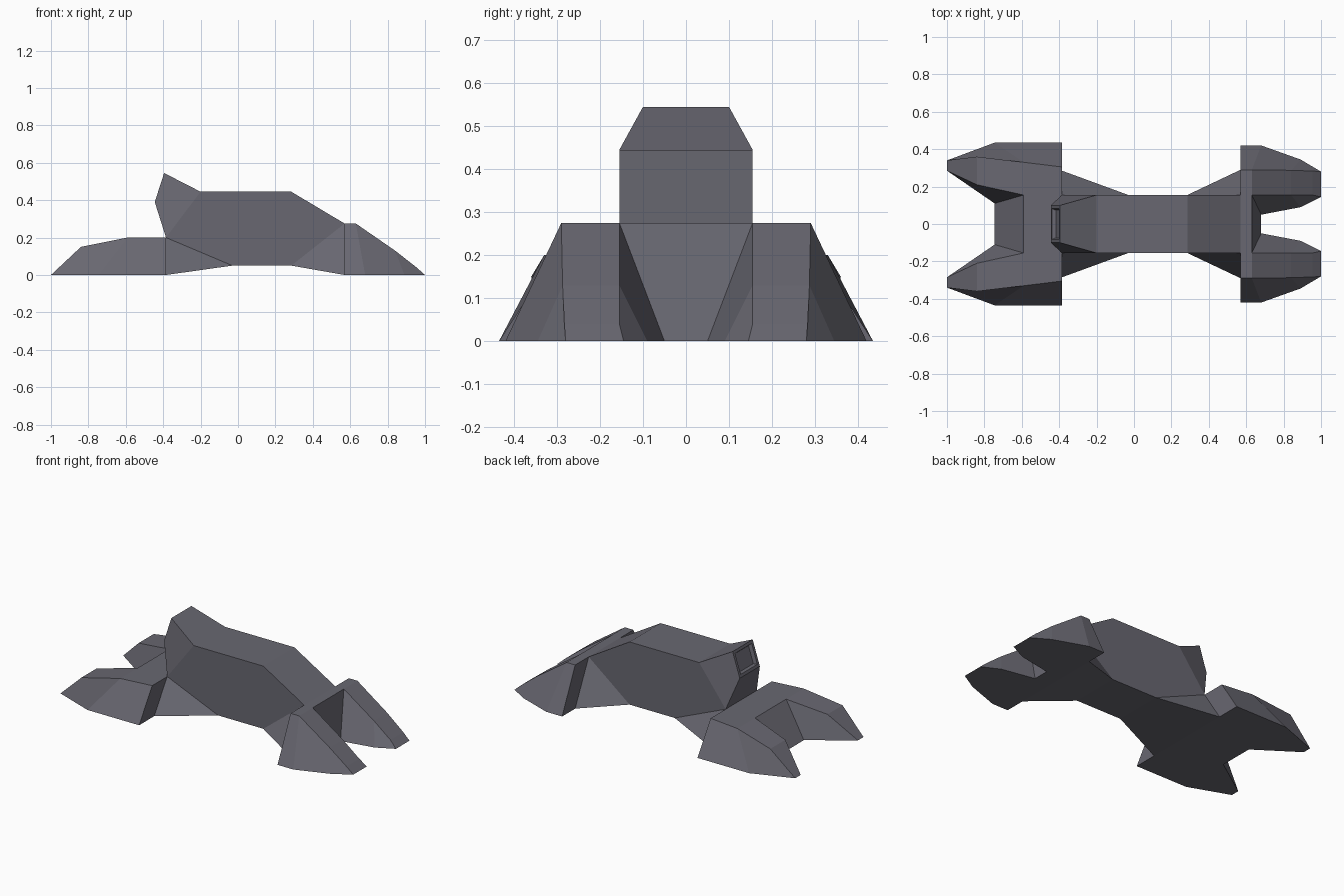
import bpy
import bmesh

cube = bpy.data.objects.get("Cube")
if cube:
    bpy.data.objects.remove(cube, do_unlink=True)

hull_grey = bpy.data.materials.new("hull_grey")
hull_grey.use_nodes = True
GREY = (0.14, 0.137, 0.165, 1)
hull_grey.diffuse_color = GREY
hull_grey.node_tree.nodes["Principled BSDF"].inputs["Base Color"].default_value = GREY


def loft(rings):
    """Closed skin through four-cornered rings; returns mesh, corners and end cap."""
    bm = bmesh.new()
    rows = [[bm.verts.new(p) for p in ring] for ring in rings]
    for a, b in zip(rows, rows[1:]):
        for i in range(4):
            j = (i + 1) % 4
            bm.faces.new((a[i], a[j], b[j], b[i]))
    bm.faces.new(rows[0][::-1])
    cap = bm.faces.new(rows[-1])
    bmesh.ops.recalc_face_normals(bm, faces=bm.faces)
    return bm, rows, cap


def both_sides(top, bottom):
    """Symmetric ring from its top and bottom corner on one side."""
    flip = lambda p: (p[0], -p[1], p[2])
    return [flip(top), top, bottom, flip(bottom)]


def finish(name, bm, mirrored=False):
    mesh = bpy.data.meshes.new(name)
    bm.to_mesh(mesh)
    bm.free()
    mesh.materials.append(hull_grey)
    obj = bpy.data.objects.new(name, mesh)
    bpy.context.collection.objects.link(obj)
    if mirrored:
        mod = obj.modifiers.new("other_side", "MIRROR")
        mod.use_axis = (False, True, False)
        mod.use_mirror_merge = False


# Body: flat-sided trunk flaring out at the lower ends
bm, rows, _ = loft([
    both_sides((-.385, .155, .2), (-.385, .285, 0)),
    both_sides((-.2, .155, .445), (-.03, .155, .05)),
    both_sides((.285, .155, .445), (.285, .155, .05)),
    both_sides((.57, .155, .275), (.57, .29, 0)),
])
# Crease the flares along their upper edge
for top, bottom in ((rows[0], rows[1]), (rows[3], rows[2])):
    for t, b in ((0, 3), (1, 2)):
        side = next(f for f in top[t].link_faces
                    if bottom[b] in f.verts and top[b] in f.verts)
        bmesh.utils.face_split(side, top[t], bottom[b])
finish("body", bm)

# Head with a recessed visor
bm, rows, face = loft([
    both_sides((-.2, .155, .445), (-.385, .155, .2)),
    both_sides((-.395, .1, .545), (-.445, .1, .39)),
])
bmesh.ops.inset_region(bm, faces=[face], thickness=.025)
bmesh.ops.inset_region(bm, faces=[face], thickness=.012, depth=-.02)
finish("head", bm)

# Bridges joining each pair of claws
bm, _, _ = loft([
    both_sides((-.385, .155, .2), (-.385, .11, 0)),
    both_sides((-.59, .155, .2), (-.745, .11, 0)),
])
finish("head_end_bridge", bm)
bm, _, _ = loft([
    both_sides((.57, .155, .275), (.57, .05, 0)),
    both_sides((.63, .155, .275), (.68, .05, 0)),
])
finish("tail_end_bridge", bm)


def claw_ring(x_top, x_low, z, top_in, top_out, low_out, low_in):
    return [(x_top, top_in, z), (x_top, top_out, z),
            (x_low, low_out, 0), (x_low, low_in, 0)]


# Claws beside the head
bm, _, _ = loft([
    claw_ring(-.385, -.385, .2, .155, .305, .435, .11),
    claw_ring(-.59, -.745, .2, .155, .33, .435, .11),
    claw_ring(-.84, -1, .15, .21, .36, .34, .285),
])
finish("head_end_claws", bm, mirrored=True)

# Claws at the tail
bm, _, _ = loft([
    claw_ring(.57, .57, .275, .155, .29, .42, .05),
    claw_ring(.63, .68, .275, .155, .29, .42, .05),
    claw_ring(.84, .89, .13, .155, .287, .345, .09),
    claw_ring(.955, 1, .04, .155, .283, .28, .145),
])
finish("tail_end_claws", bm, mirrored=True)
